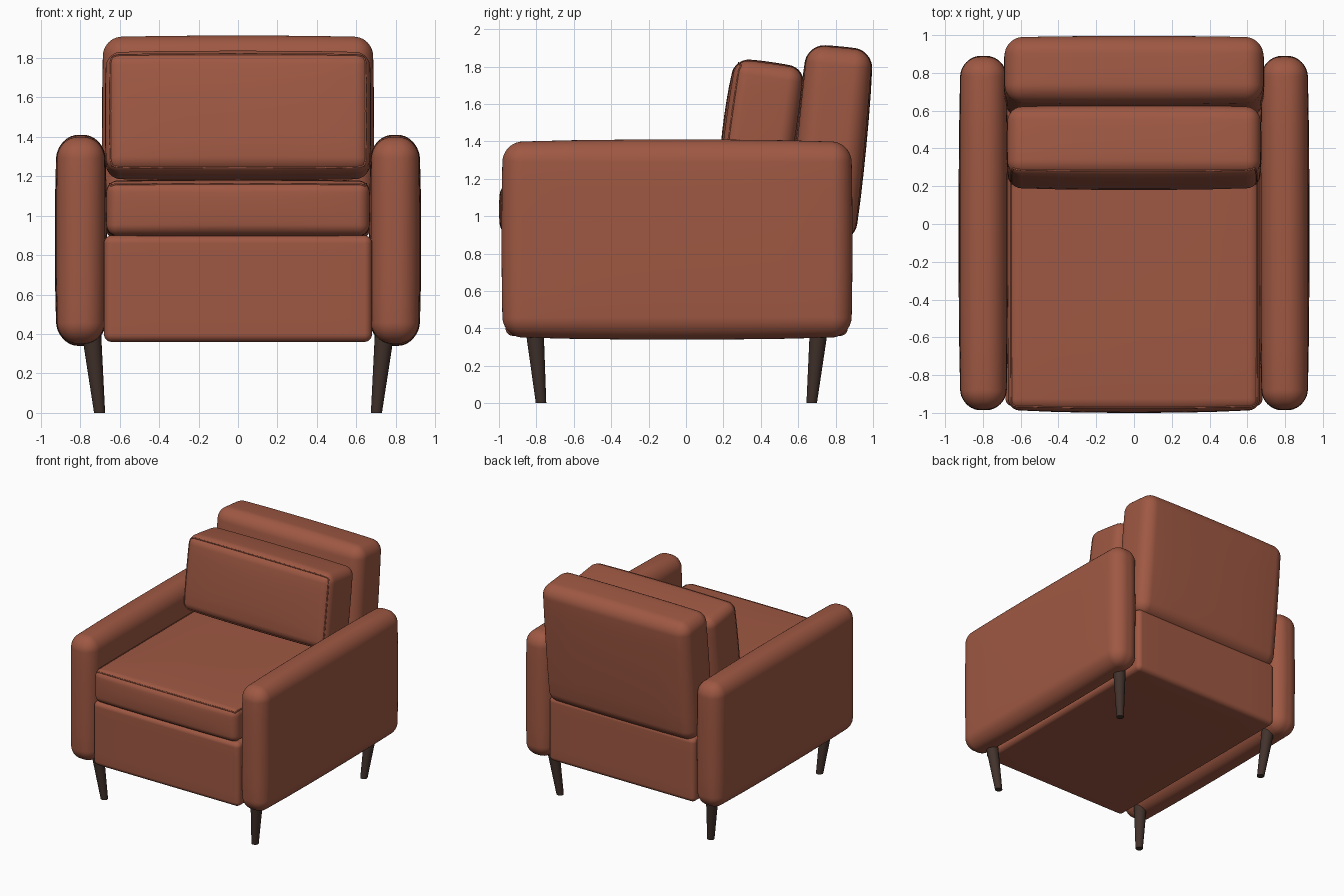
import bpy, bmesh, math
from mathutils import Vector, Matrix

if "Cube" in bpy.data.objects:
    bpy.data.objects.remove(bpy.data.objects["Cube"])


def material(name, rgb):
    m = bpy.data.materials.new(name)
    m.diffuse_color = (*rgb, 1)
    m.use_nodes = True
    m.node_tree.nodes["Principled BSDF"].inputs["Base Color"].default_value = m.diffuse_color
    return m


FABRIC = material("rust fabric", (0.345, 0.098, 0.056))
WOOD = material("dark wood", (0.055, 0.032, 0.025))
ARC, MID = 5, 6                      # segments per rounded edge half / flat span
N = 2 * ARC + MID
ZONE = 2 * ARC / N


def puff_point(u, half, r, bulge):
    """Map a point of the unit cube's surface onto a bulging rounded box."""
    p = Vector((0, 0, 0))
    for i in range(3):
        a = abs(u[i])
        if a > 1 - ZONE:
            t = (a - 1 + ZONE) / ZONE
            c = half[i] - r + r * math.tan(t * math.pi / 4)
        else:
            c = a / (1 - ZONE) * (half[i] - r)
        p[i] = math.copysign(c, u[i])
    core = Vector([max(-(h - r), min(h - r, c)) for h, c in zip(half, p)])
    p = core + (p - core).normalized() * r
    f = [p[i] / half[i] for i in range(3)]
    for i in range(3):
        j, k = (i + 1) % 3, (i + 2) % 3
        p[i] += bulge[i] * f[i] * max(0, 1 - f[j] ** 2) ** 0.5 * max(0, 1 - f[k] ** 2) ** 0.5
    return p


def cushion(name, centre, half, r, bulge=(0, 0, 0), tilt=0, seam=None):
    place = Matrix.Translation(centre) @ Matrix.Rotation(math.radians(-tilt), 4, 'X')
    bm = bmesh.new()
    bmesh.ops.create_cube(bm, size=2)
    bmesh.ops.subdivide_edges(bm, edges=bm.edges[:], cuts=N - 1, use_grid_fill=True)
    for v in bm.verts:
        v.co = puff_point(v.co, half, r, bulge)
    for f in bm.faces:
        f.smooth = True
    me = bpy.data.meshes.new(name)
    bm.to_mesh(me)
    bm.free()
    me.materials.append(FABRIC)
    ob = bpy.data.objects.new(name, me)
    ob.matrix_world = place
    bpy.context.collection.objects.link(ob)
    if seam:                          # thin piping around one face
        axis, sign = seam
        loop = []
        for a, b, da, db in ((-1, -1, 1, 0), (1, -1, 0, 1), (1, 1, -1, 0), (-1, 1, 0, -1)):
            for s in range(N):
                q = [a + da * 2 * s / N, b + db * 2 * s / N]
                q.insert(axis, sign)
                loop.append(puff_point(q, half, r, bulge))
        cu = bpy.data.curves.new(name + "_piping", 'CURVE')
        cu.dimensions = '3D'
        cu.bevel_depth = 0.005
        cu.bevel_resolution = 1
        sp = cu.splines.new('POLY')
        sp.points.add(len(loop) - 1)
        for pt, co in zip(sp.points, loop):
            pt.co = (*co, 1)
        sp.use_cyclic_u = True
        cu.materials.append(FABRIC)
        pipe = bpy.data.objects.new(name + "_piping", cu)
        pipe.matrix_world = place
        bpy.context.collection.objects.link(pipe)


def leg(name, foot, top, r_foot, r_top):
    """Tapered slanted leg with level ends."""
    foot, top = Vector(foot), Vector(top)
    bm = bmesh.new()
    bmesh.ops.create_cone(bm, cap_ends=True, segments=20, radius1=r_foot, radius2=r_top, depth=1)
    for v in bm.verts:
        t = v.co.z + 0.5
        v.co = Vector((v.co.x, v.co.y, 0)) + foot.lerp(top, t)
    for f in bm.faces:
        f.smooth = len(f.verts) == 4
    for e in bm.edges:
        e.smooth = all(f.smooth for f in e.link_faces)
    me = bpy.data.meshes.new(name)
    bm.to_mesh(me)
    bm.free()
    me.materials.append(WOOD)
    bpy.context.collection.objects.link(bpy.data.objects.new(name, me))


# base and cushions
cushion("base", (0, -0.05, 0.63), (0.68, 0.915, 0.27), 0.04)
cushion("seat_cushion", (0, -0.19, 1.037), (0.665, 0.788, 0.138), 0.055,
        (0.005, 0.022, 0.01), seam=(2, 1))
cushion("back_rest", (0, 0.775, 1.39), (0.68, 0.17, 0.507), 0.09,
        (0.01, 0.02, 0.013), tilt=5.5)
cushion("back_pillow", (0, 0.405, 1.508), (0.665, 0.178, 0.305), 0.07,
        (0.01, 0.025, 0.015), tilt=8, seam=(1, -1))

# arms and legs on both sides
for side, s in (("left", -1), ("right", 1)):
    cushion(side + "_arm", (s * 0.797, -0.048, 0.875), (0.117, 0.928, 0.515), 0.1,
            (0.015, 0.01, 0.02))
    leg(side + "_front_leg", (s * 0.702, -0.775, 0), (s * 0.745, -0.812, 0.42), 0.028, 0.05)
    leg(side + "_back_leg", (s * 0.702, 0.672, 0), (s * 0.745, 0.713, 0.42), 0.028, 0.05)
